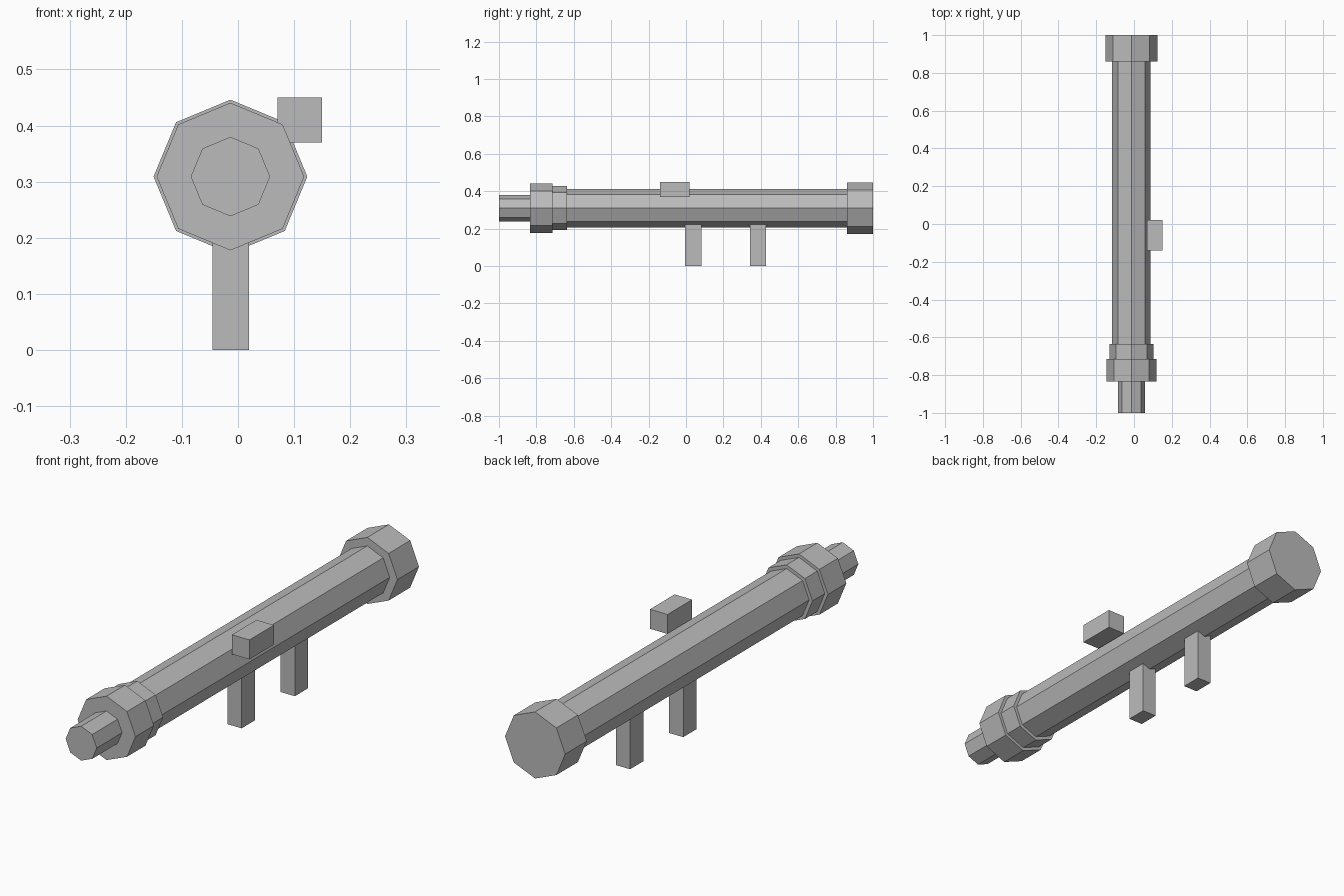
import bpy, math

if "Cube" in bpy.data.objects:
    bpy.data.objects.remove(bpy.data.objects["Cube"])

grey = bpy.data.materials.new("plain grey")
grey.diffuse_color = (0.5, 0.5, 0.5, 1)
grey.use_nodes = True
grey.node_tree.nodes["Principled BSDF"].inputs["Base Color"].default_value = grey.diffuse_color
CX, CZ = -0.0135, 0.309   # axis of the tube


def finish(name, verts, faces):
    me = bpy.data.meshes.new(name)
    me.from_pydata(verts, [], faces)
    me.materials.append(grey)
    ob = bpy.data.objects.new(name, me)
    bpy.context.collection.objects.link(ob)
    return ob


def octagon(name, r, y0, y1):
    """Eight-sided cylinder along y with a corner on top."""
    v = []
    for y in (y0, y1):
        for i in range(8):
            a = math.pi / 4 * i
            v.append((CX + r * math.sin(a), y, CZ + r * math.cos(a)))
    f = [(i, i + 8, (i + 1) % 8 + 8, (i + 1) % 8) for i in range(8)]
    f += [tuple(range(8)), tuple(range(15, 7, -1))]
    return finish(name, v, f)


def box(name, x, y, z):
    v = [(a, b, c) for a in x for b in y for c in z]
    f = [(0, 1, 3, 2), (4, 6, 7, 5), (0, 4, 5, 1),
         (2, 3, 7, 6), (0, 2, 6, 4), (1, 5, 7, 3)]
    return finish(name, v, f)


# tube and its stepped ends
octagon("front_nozzle", 0.0707, -1.0, -0.82)
octagon("front_flange", 0.1315, -0.835, -0.715)
octagon("front_ring", 0.1175, -0.72, -0.635)
octagon("main_tube", 0.102, -0.65, 0.87)
octagon("rear_flange", 0.137, 0.86, 1.0)

# two grips below
for name, y in (("front_grip", (-0.005, 0.082)), ("rear_grip", (0.341, 0.428))):
    box(name, (-0.045, 0.02), y, (0.0, 0.23))

# sight block on the right side
box("sight", (0.07, 0.15), (-0.14, 0.02), (0.37, 0.45))
